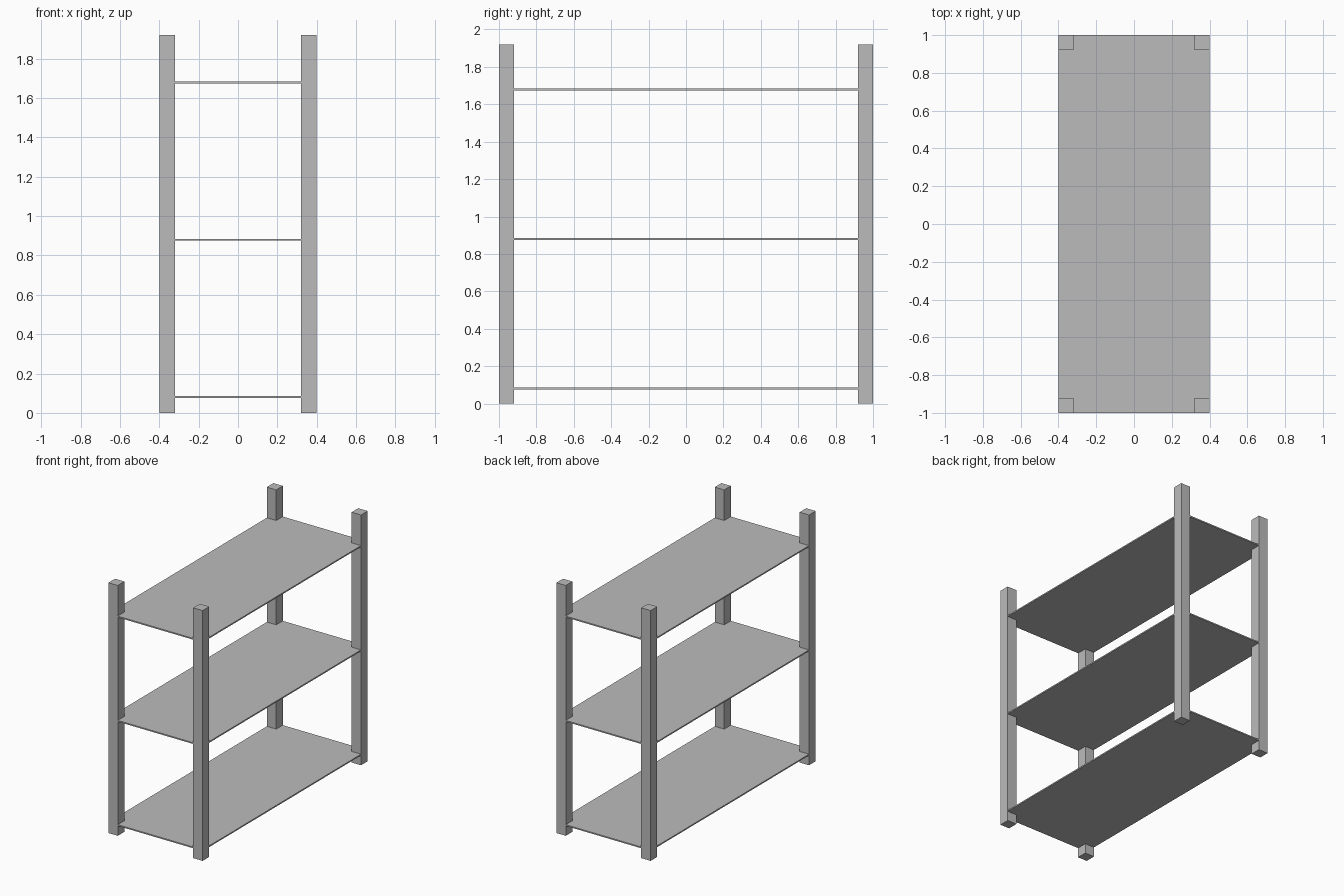
import bpy

cube = bpy.data.objects.get("Cube")
if cube:
    bpy.data.objects.remove(cube, do_unlink=True)

WIDTH, DEPTH, HEIGHT = 0.8, 2.0, 1.92
POST = 0.08            # square post side
BOARD = 0.01           # shelf thickness
INSET = 0.0005         # keeps shelf edges from overlapping the post faces

grey = bpy.data.materials.new("plain grey")
grey.use_nodes = True
colour = (0.5, 0.5, 0.5, 1)
grey.diffuse_color = colour
grey.node_tree.nodes["Principled BSDF"].inputs["Base Color"].default_value = colour


def box(name, centre, size):
    bpy.ops.mesh.primitive_cube_add(size=1, location=centre)
    obj = bpy.context.object
    obj.name = name
    obj.scale = size
    bpy.ops.object.transform_apply(location=False, rotation=False, scale=True)
    obj.data.materials.append(grey)
    return obj


# Four corner posts
for side, sx in (("left", 1), ("right", -1)):
    for end, sy in (("front", -1), ("back", 1)):
        box(f"{end}_{side}_post",
            (sx * (WIDTH - POST) / 2, sy * (DEPTH - POST) / 2, HEIGHT / 2),
            (POST, POST, HEIGHT))

# Three thin shelves reaching the outer faces of the posts
for level, z in (("bottom", 0.08), ("middle", 0.88), ("top", 1.68)):
    box(f"{level}_shelf", (0, 0, z),
        (WIDTH - 2 * INSET, DEPTH - 2 * INSET, BOARD))
